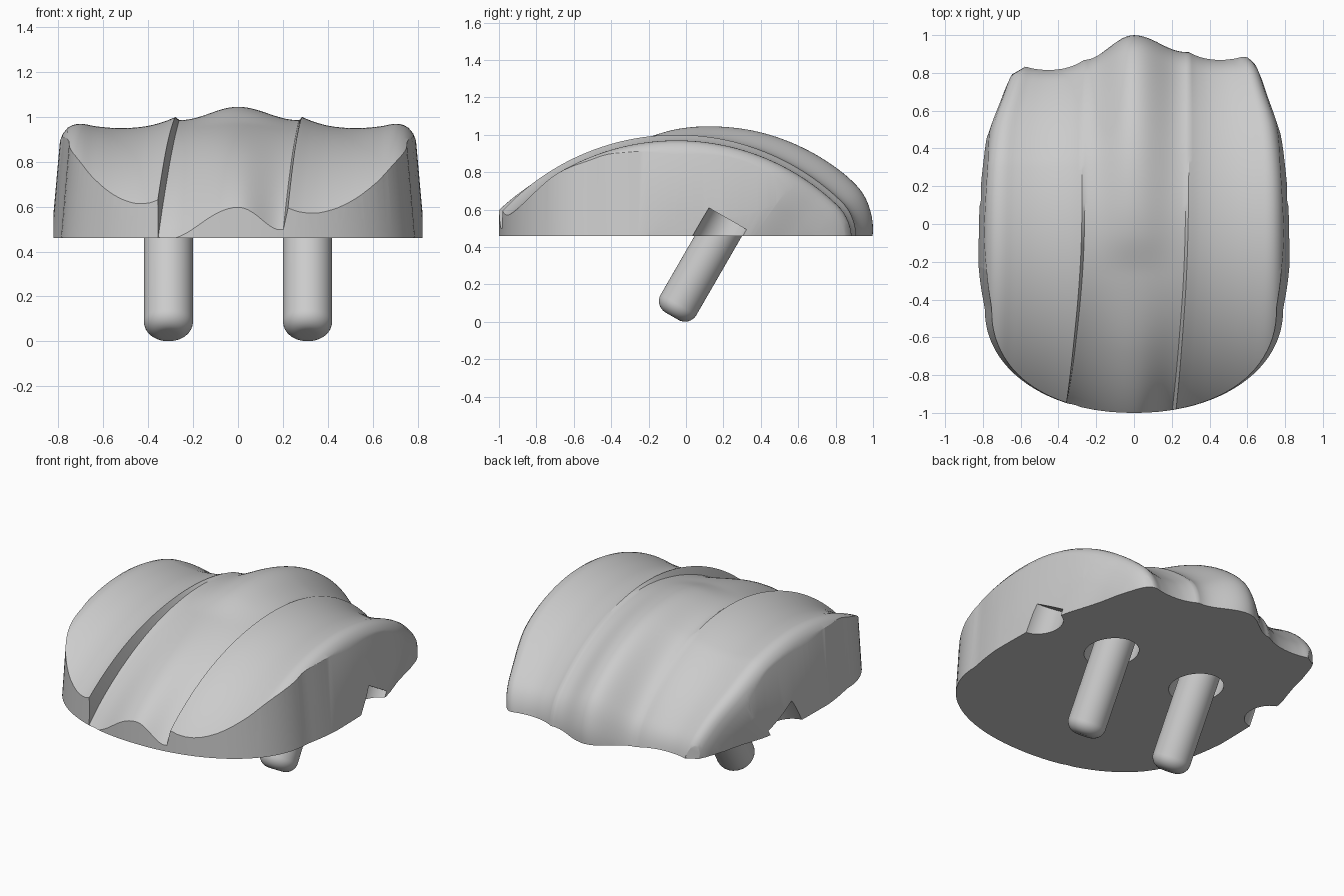
import bpy, bmesh, math
from mathutils import Matrix, Vector

cube = bpy.data.objects.get("Cube")
if cube:
    bpy.data.objects.remove(cube, do_unlink=True)

BASE = 0.46                          # flat underside
AXIS_Y, AXIS_Z, RADIUS = -0.05, -0.27, 1.24   # sweep axis of the domed top
PEG_TOP = Vector((0, 0.225, 0.55))
PEG_R, PEG_LEN, PEG_TILT = 0.11, 0.6, math.radians(-30)


def curve(keys, x):
    """Smooth interpolation through (x, value) keys."""
    if x <= keys[0][0]:
        return keys[0][1]
    if x >= keys[-1][0]:
        return keys[-1][1]
    i = max(k for k in range(len(keys) - 1) if keys[k][0] <= x)

    def slope(k):
        a, b = keys[max(k - 1, 0)], keys[min(k + 1, len(keys) - 1)]
        return (b[1] - a[1]) / (b[0] - a[0])

    (x0, v0), (x1, v1) = keys[i], keys[i + 1]
    h = x1 - x0
    t = (x - x0) / h
    return ((2 * t**3 - 3 * t**2 + 1) * v0 + (t**3 - 2 * t**2 + t) * h * slope(i)
            + (3 * t**2 - 2 * t**3) * v1 + (t**3 - t**2) * h * slope(i + 1))


def make_object(name, bm):
    bmesh.ops.recalc_face_normals(bm, faces=bm.faces)
    mesh = bpy.data.meshes.new(name)
    bm.to_mesh(mesh)
    bm.free()
    obj = bpy.data.objects.new(name, mesh)
    bpy.context.collection.objects.link(obj)
    return obj


def activate(obj):
    bpy.ops.object.select_all(action='DESELECT')
    obj.select_set(True)
    bpy.context.view_layer.objects.active = obj


def boolean(obj, cutter, operation):
    cutter.hide_render = True
    mod = obj.modifiers.new("cut", 'BOOLEAN')
    mod.object, mod.operation, mod.solver = cutter, operation, 'EXACT'
    activate(obj)
    bpy.ops.object.modifier_apply(modifier=mod.name)
    bpy.data.objects.remove(cutter, do_unlink=True)


def tilted_rod(name, x, radius, length, top, rounding=0):
    """Rod along the peg axis, ending at the given top point."""
    bm = bmesh.new()
    bmesh.ops.create_cone(bm, cap_ends=True, segments=48, radius1=radius, radius2=radius,
                          depth=length, matrix=Matrix.Translation((0, 0, -length / 2)))
    if rounding:
        rim = [e for e in bm.edges if all(v.co.z < -length / 2 for v in e.verts)]
        bmesh.ops.bevel(bm, geom=rim, offset=rounding, segments=8, profile=0.5, affect='EDGES')
    place = Matrix.Translation((x, top.y, top.z)) @ Matrix.Rotation(PEG_TILT, 4, 'X')
    bmesh.ops.transform(bm, matrix=place, verts=bm.verts)
    return make_object(name, bm)


# Keys along the sweep angle in degrees, front negative and back positive
EDGE = [(-60, .82), (5, .82), (27, .79), (40, .72), (50, .67), (62, .62)]
CREASE = {-1: [(-55, .38), (-30, .325), (-8, .285), (10, .275), (62, .28)],
          1: [(-55, .21), (-30, .25), (-8, .28), (15, .29), (62, .29)]}
GROOVE = {-1: [(-50, -.08), (-30, -.05), (-10, -.005), (5, .02), (20, .03)],
          1: [(-50, -.03), (-30, -.025), (-10, -.005), (5, .02), (20, .03)]}
HUMP = [(-50, .05), (-30, .02), (-10, .016), (0, .06), (7, .085), (22, .125), (40, .148), (50, .14)]
# Side lobe from crease (0) to rounded outer edge (1)
LOBE = [(0, .03), (.1, .008), (.25, -.012), (.45, -.02), (.65, -.012), (.78, 0),
        (.86, -.01), (.92, -.04), (.97, -.11), (1, -.2)]
SIDE_STEPS, MID_STEPS, ROWS = 26, 28, 90


def cross_section(angle):
    """Points (x, radial offset) from right to left across the top."""
    drop = 0.1 * max(0, (angle - 44) / 11) ** 2

    def lobe(side):
        c, e = curve(CREASE[side], angle), curve(EDGE, angle)
        lean = curve([(18, 0), (50, -.06)], angle) if side < 0 else 0
        return [(side * (c + (e - c) * i / SIDE_STEPS),
                 curve(LOBE, i / SIDE_STEPS) + lean - drop) for i in range(SIDE_STEPS + 1)]

    middle = []
    hump = curve(HUMP, angle)
    for i in range(MID_STEPS + 1):
        v = 2 * i / MID_STEPS - 1
        side = -1 if v < 0 else 1
        low = curve(GROOVE[side], angle)
        if side < 0:
            low += curve([(18, 0), (50, -.05)], angle)
        x = v * (curve(CREASE[side], angle) - 0.015)
        middle.append((x, low + (hump - low) * (0.5 + 0.5 * math.cos(math.pi * v)) - drop))
    return lobe(-1)[::-1] + middle + lobe(1)


# Domed body: cross-section swept around the axis, closed to an inner arc
bm = bmesh.new()
outer, inner = [], []
for r in range(ROWS + 1):
    angle = -55 + 117 * r / ROWS
    s, c = math.sin(math.radians(angle)), math.cos(math.radians(angle))
    section = cross_section(angle)
    outer.append([bm.verts.new((x, AXIS_Y + (RADIUS + d) * s, AXIS_Z + (RADIUS + d) * c))
                  for x, d in section])
    inner.append([bm.verts.new((x, AXIS_Y + 0.3 * s, AXIS_Z + 0.3 * c)) for x, d in section])
cols = len(outer[0])
for grid in (outer, inner):
    for r in range(ROWS):
        for k in range(cols - 1):
            bm.faces.new((grid[r][k], grid[r][k + 1], grid[r + 1][k + 1], grid[r + 1][k]))
for k in (0, cols - 1):
    for r in range(ROWS):
        bm.faces.new((outer[r][k], outer[r + 1][k], inner[r + 1][k], inner[r][k]))
for r in (0, ROWS):
    for k in range(cols - 1):
        bm.faces.new((outer[r][k], outer[r][k + 1], inner[r][k + 1], inner[r][k]))
body = make_object("domed_body", bm)

# Outline prism that trims the body, half width against y
FRONT = [(-90, 0), (-60, .0)]
WIDTH = [(-.45, .79), (-.3, .815), (-.08, .832), (.1, .826), (.3, .81), (.5, .785), (.72, .715)]
half = []
for i in range(25):                  # rounded front
    a = math.pi / 2 * i / 24
    half.append((0.79 * math.sin(a) ** 0.95, -0.45 - 0.55 * math.cos(a) ** 0.95 if i < 24 else -0.45))
for i in range(1, 25):               # gently bowed flanks
    y = -0.45 + 1.17 * i / 24
    half.append((curve(WIDTH, y), y))
right_back = [(.69, .78), (.65, .84), (.58, .9), (.5, 1.1)]
left_back = [(.69, .745), (.65, .79), (.58, .83), (.5, 1.1)]
loop = half + right_back + [(-x, y) for x, y in (half[1:] + left_back)[::-1]]
bm = bmesh.new()
low = [bm.verts.new((x, y, BASE)) for x, y in loop]
high = [bm.verts.new((x * 0.92, y, 1.2)) for x, y in loop]
bm.faces.new(low)
bm.faces.new(high)
for i in range(len(loop)):
    j = (i + 1) % len(loop)
    bm.faces.new((low[i], low[j], high[j], high[i]))
boolean(body, make_object("outline_cutter", bm), 'INTERSECT')

# Side notches and peg sockets in the underside, then the pegs
for side, label in ((-1, "right"), (1, "left")):
    boolean(body, tilted_rod("notch_cutter", side * 0.83, 0.12, 0.7, PEG_TOP), 'DIFFERENCE')
    boolean(body, tilted_rod("socket_cutter", side * 0.31, 0.145, 0.7, PEG_TOP), 'DIFFERENCE')
    peg = tilted_rod(label + "_peg", side * 0.31, PEG_R, PEG_LEN + 0.02,
                     PEG_TOP + Vector((0, 0.01, 0.017)), rounding=0.07)
    activate(peg)
    bpy.ops.object.shade_smooth_by_angle(angle=math.radians(35))

activate(body)
bpy.ops.object.shade_smooth_by_angle(angle=math.radians(30))
